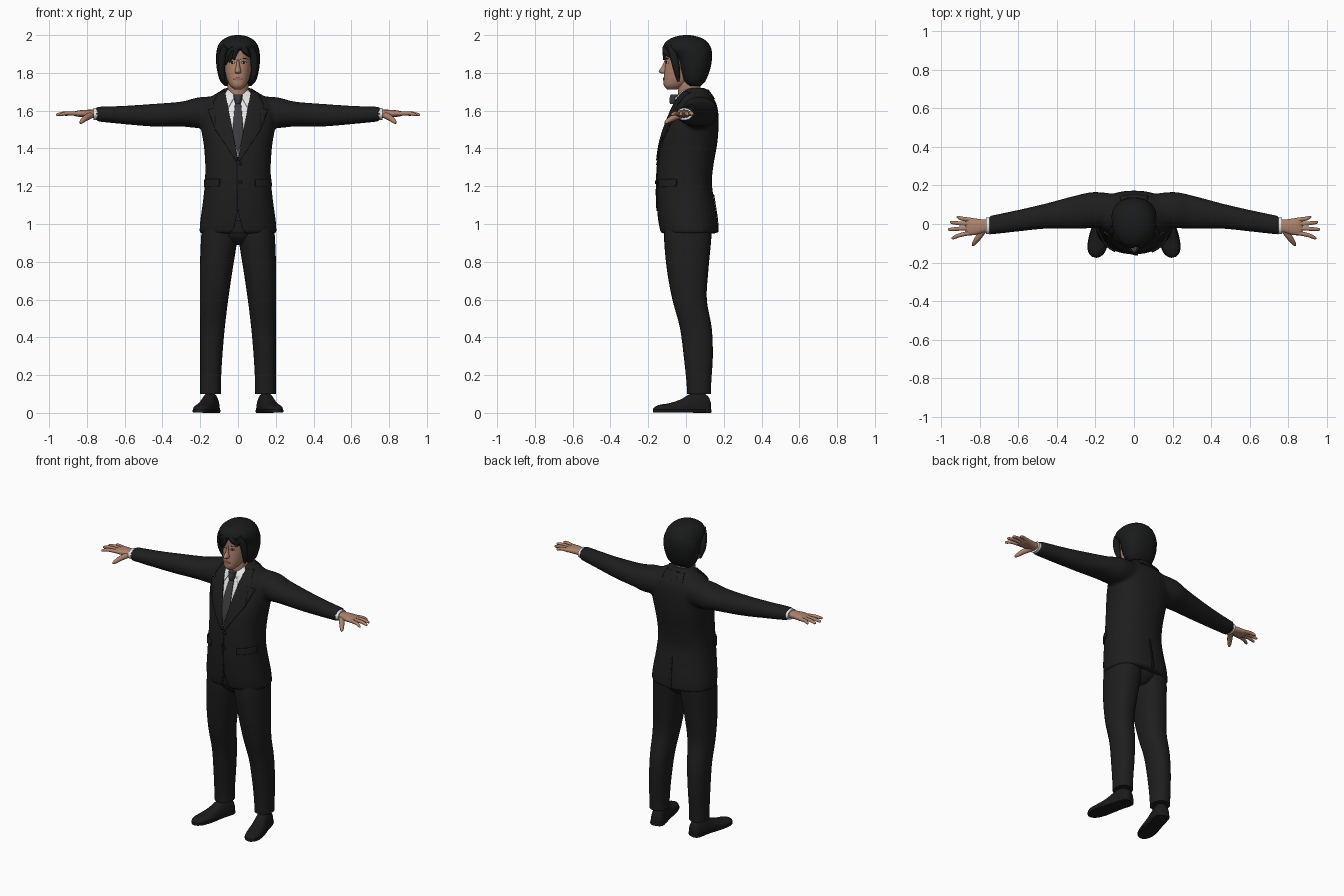
import bpy, bmesh, math
from mathutils import Vector, Matrix
from mathutils.bvhtree import BVHTree

if "Cube" in bpy.data.objects:
    bpy.data.objects.remove(bpy.data.objects["Cube"])


def material(name, r, g, b):
    m = bpy.data.materials.new(name)
    m.use_nodes = True
    m.diffuse_color = (r, g, b, 1)
    m.node_tree.nodes["Principled BSDF"].inputs["Base Color"].default_value = (r, g, b, 1)
    return m


SUIT = material("suit_black", .013, .013, .013)
SHIRT = material("shirt_white", .8, .8, .8)
TIE = material("tie_grey", .045, .045, .048)
SKIN = material("skin", .42, .225, .15)
HAIR = material("hair_black", .01, .0105, .011)
LEATHER = material("shoe_leather", .011, .011, .011)
LIPS = material("lips", .33, .13, .1)
WHITE = material("eye_white", .55, .52, .5)
IRIS = material("iris_dark", .02, .014, .01)


def fit(rows, k=4):
    """Smooth a list of number rows with a Catmull-Rom curve."""
    out = []
    for i in range(len(rows) - 1):
        a, b, c, d = (rows[max(0, min(len(rows) - 1, i + j))] for j in (-1, 0, 1, 2))
        for s in range(k):
            t = s / k
            out.append([q + .5 * t * (r - p + t * (2*p - 5*q + 4*r - w + t * (3*(q - r) + w - p)))
                        for p, q, r, w in zip(a, b, c, d)])
    return out + [list(rows[-1])]


def oval(c, u, v, e=2, n=28):
    def f(a):
        return math.copysign(abs(a) ** (2 / e), a)
    c, u, v = Vector(c), Vector(u), Vector(v)
    return [c + u * f(math.cos(i * math.tau / n)) + v * f(math.sin(i * math.tau / n)) for i in range(n)]


def levels(rows, e=2, slope=0, k=4):
    """Horizontal sections from rows of z, front y, back y, left x, right x."""
    return [oval(((l + r) / 2, (f + b) / 2, z), ((r - l) / 2, 0, 0), (0, (b - f) / 2, slope * (b - f) / 2), e)
            for z, f, b, l, r in fit(rows, k)]


def centred(rows, **kw):
    return levels([(z, f, b, -w, w) for z, f, b, w in rows], **kw)


def limb(rows, n=12):
    """Round tube through rows of x, y, z, radius."""
    rows = fit(rows, 4)
    pts = [Vector(r[:3]) for r in rows]
    rings = []
    for i, p in enumerate(pts):
        d = (pts[min(i + 1, len(pts) - 1)] - pts[max(i - 1, 0)]).normalized()
        u = d.orthogonal().normalized()
        rings.append(oval(p, u * rows[i][3], d.cross(u) * rows[i][3], n=n))
    return rings


def flip(rings):
    return [[Vector((-p.x, p.y, p.z)) for p in r] for r in rings]


def finish(name, bm, mat):
    bmesh.ops.recalc_face_normals(bm, faces=bm.faces)
    me = bpy.data.meshes.new(name)
    bm.to_mesh(me)
    bm.free()
    me.materials.append(mat)
    me.shade_smooth()
    me.set_sharp_from_angle(angle=math.radians(50))
    ob = bpy.data.objects.new(name, me)
    bpy.context.scene.collection.objects.link(ob)
    return ob


def part(name, mat, *tubes, mirror=False):
    bm = bmesh.new()
    for rings in tubes:
        vs = [[bm.verts.new(p) for p in r] for r in rings]
        n = len(vs[0])
        for a, b in zip(vs, vs[1:]):
            for i in range(n):
                bm.faces.new((a[i], a[(i + 1) % n], b[(i + 1) % n], b[i]))
        bm.faces.new(vs[0])
        bm.faces.new(vs[-1])
    ob = finish(name, bm, mat)
    if mirror:
        ob.modifiers.new("Mirror", "MIRROR").use_mirror_merge = False
    return ob


def patch(name, mat, targets, outline, off=.003, thick=.005, angle=0, step=.015):
    """Thin plate: a flat outline draped on the targets, seen along an angle."""
    bm = bmesh.new()
    bm.faces.new([bm.verts.new((u, -1, z)) for u, z in outline])
    bmesh.ops.triangulate(bm, faces=bm.faces)
    for axis in (0, 2):
        vals = [v.co[axis] for v in bm.verts]
        for k in range(math.ceil(min(vals) / step), math.ceil(max(vals) / step)):
            no = Vector((axis == 0, 0, axis == 2))
            bmesh.ops.bisect_plane(bm, geom=bm.verts[:] + bm.edges[:] + bm.faces[:],
                                   plane_co=no * k * step, plane_no=no)
    rot = Matrix.Rotation(angle, 3, "Z")
    ray = rot @ Vector((0, 1, 0))
    for v in bm.verts:
        start = rot @ v.co
        hits = [h for h in (t.ray_cast(start, ray) for t in targets) if h[0]]
        hit = min(hits, key=lambda h: h[3])[0] if hits else targets[0].find_nearest(start)[0]
        v.co = hit - ray * off
    ob = finish(name, bm, mat)
    mod = ob.modifiers.new("Thickness", "SOLIDIFY")
    mod.thickness, mod.offset = thick, 0


def surface(ob):
    dg = bpy.context.evaluated_depsgraph_get()
    return BVHTree.FromObject(ob, dg)


def disc(x, z, w, h, n=12):
    return [(x + w * math.cos(i * math.tau / n), z + h * math.sin(i * math.tau / n)) for i in range(n)]


# Jacket: torso and sleeves fused into one skin
torso = centred([(.95, -.135, .168, .205), (1.02, -.148, .165, .2), (1.12, -.156, .15, .186),
                 (1.22, -.156, .137, .176), (1.32, -.15, .147, .174), (1.42, -.137, .165, .182),
                 (1.5, -.115, .172, .195), (1.58, -.085, .172, .2), (1.635, -.06, .162, .19),
                 (1.67, -.04, .142, .15), (1.7, -.02, .118, .1), (1.72, 0, .106, .07)], e=2.3)
sleeve = [oval((x, y, z), (0, a, 0), (0, 0, b), 2.2) for x, y, z, a, b in fit(
    [(.06, .07, 1.6, .08, .075), (.2, .073, 1.59, .093, .082), (.3, .062, 1.582, .086, .066),
     (.45, .042, 1.576, .066, .06), (.6, .017, 1.577, .056, .049), (.75, -.007, 1.582, .049, .039)])]
jacket = part("jacket", SUIT, torso, sleeve, flip(sleeve))
mod = jacket.modifiers.new("Fuse", "REMESH")
mod.mode, mod.voxel_size, mod.use_smooth_shade = "VOXEL", .011, True
jacket.modifiers.new("Soften", "SMOOTH").iterations = 4
cutter = part("hem_cutter", SUIT, [[Vector((x, y, z)) for x, z in
              ((-.06, .93), (-.022, .98), (0, 1.07), (.022, .98), (.06, .93))] for y in (-.25, -.115)])
cutter.hide_render = True
cutter.hide_viewport = True
cutter.display_type = "WIRE"
mod = jacket.modifiers.new("Hem split", "BOOLEAN")
mod.operation, mod.object = "DIFFERENCE", cutter

# Trousers
leg = levels([(1, -.115, .14, -.005, .19), (.9, -.115, .132, .006, .197), (.75, -.1, .118, .03, .202),
              (.6, -.072, .11, .052, .202), (.45, -.032, .136, .07, .2), (.3, -.012, .142, .083, .2),
              (.17, .002, .134, .09, .2), (.1, .006, .132, .09, .2)], e=2.3)
part("trouser_legs", SUIT, leg, mirror=True)
part("trouser_seat", SUIT, centred([(1.02, -.125, .14, .18), (.94, -.11, .13, .16), (.89, -.06, .09, .06)]))

# Shoes, toes turned outward
turn = Matrix.Translation((.145, .07, 0)) @ Matrix.Rotation(math.radians(14), 4, "Z")
foot = fit([(.06, .022, .06), (.045, .038, .09), (0, .044, .112), (-.05, .044, .1), (-.1, .047, .072),
            (-.16, .049, .052), (-.21, .043, .044), (-.238, .028, .034), (-.25, .01, .022)])
upper = [[turn @ Vector((p.x, p.y, max(p.z, .012))) for p in
          oval((0, y, .02), (w, 0, 0), (0, 0, h - .02), 2.2)] for y, w, h in foot]
sole = [[turn @ p for p in oval((0, y, .01), (w * 1.07 + .001, 0, 0), (0, 0, .008), 6)] for y, w, h in foot]
heel = [[turn @ p for p in oval((0, .015, z), (.043, 0, 0), (0, .047, 0), 3)] for z in (0, .026)]
part("shoe_uppers", LEATHER, upper, mirror=True)
part("shoe_soles", LEATHER, sole, heel, mirror=True)

# Hands and shirt cuffs
cuff = [oval((x, -.009, 1.582), (0, .043, 0), (0, 0, .032)) for x in (.735, .766)]
part("shirt_cuffs", SHIRT, cuff, mirror=True)
palm = [oval((x, y, z), (0, a, 0), (0, 0, b), 2.4) for x, y, z, a, b in fit(
    [(.74, -.009, 1.583, .03, .022), (.78, -.011, 1.584, .034, .021), (.82, -.014, 1.585, .042, .019),
     (.855, -.013, 1.584, .045, .015), (.872, -.013, 1.583, .036, .009)])]
digits = [limb([(.845, y0, 1.584, .012), ((.845 + x) / 2 + .01, (y0 + y) / 2, 1.586, .0105),
                (x - .008, y, 1.579, .008), (x, y, 1.578, .003)])
          for y0, x, y in ((.021, .918, .035), (0, .952, .008), (-.022, .963, -.028), (-.045, .944, -.072))]
thumb = limb([(.775, -.025, 1.578, .018), (.805, -.068, 1.562, .016),
              (.828, -.1, 1.542, .011), (.836, -.112, 1.534, .004)])
part("hands", SKIN, palm, *digits, thumb, mirror=True)

# Head, neck and nose
part("neck", SKIN, centred([(1.6, -.04, .08, .06), (1.7, -.043, .075, .055), (1.8, -.05, .08, .055)]))
head = part("head", SKIN, centred([(1.713, -.1, -.05, .02), (1.733, -.117, .0, .042), (1.77, -.118, .06, .06),
            (1.82, -.114, .1, .071), (1.87, -.108, .11, .075), (1.92, -.108, .11, .075),
            (1.96, -.08, .08, .055)], e=2.2))
part("nose", SKIN, centred([(1.872, -.111, -.08, .007), (1.835, -.127, -.08, .011),
                            (1.808, -.145, -.08, .017), (1.797, -.13, -.08, .014)]))

# Hair: bowl shape behind the face with locks in front
bowl = centred([(1.73, .01, .078, .07), (1.76, -.02, .105, .096), (1.82, -.042, .128, .112),
                (1.87, -.055, .137, .116), (1.905, -.085, .137, .115), (1.927, -.118, .134, .111),
                (1.955, -.114, .12, .1), (1.98, -.085, .092, .075), (1.995, -.045, .05, .042),
                (2, -.01, .02, .012)], e=2.15)
side = limb([(.06, -.085, 1.94, .02), (.082, -.066, 1.89, .021), (.087, -.05, 1.82, .019), (.075, -.04, 1.755, .006)])
fringe = [limb([(.02, -.1, 1.945, .016), (x * .6, -.108, 1.915, .017), (x, y, z, .005)])
          for x, y, z in ((-.022, -.116, 1.868), (-.045, -.105, 1.855), (-.066, -.085, 1.845), (.066, -.085, 1.885))]
part("hair", HAIR, bowl, side, flip(side), *fringe)

# Shirt collar and tie knot
collar = part("shirt_collar", SHIRT, centred([(1.63, -.06, .088, .074), (1.695, -.056, .086, .066)], slope=.3))
part("tie_knot", TIE, centred([(1.685, -.082, -.03, .024), (1.66, -.088, -.03, .021), (1.635, -.085, -.03, .014)]))

# Shirt front, tie, lapels and other tailoring
cloth, neckline, face = surface(jacket), surface(collar), surface(head)
patch("shirt_front", SHIRT, [cloth], [(-.078, 1.69), (.078, 1.69), (0, 1.35)], .002, .003)
patch("tie_blade", TIE, [cloth, neckline], [(-.015, 1.65), (.015, 1.65), (.031, 1.47), (0, 1.37), (-.031, 1.47)], .006)
patch("front_closure", SUIT, [cloth], [(-.004, 1.35), (.005, 1.35), (.005, 1.07), (-.004, 1.07)], .002, .004)
for z in (1.32, 1.22):
    patch("jacket_button", LEATHER, [cloth], disc(.012, z, .009, .009), .005, .006)
for s, label in ((1, "left"), (-1, "right")):
    patch(label + "_collar_wing", SHIRT, [cloth, neckline],
          [(s * u, z) for u, z in ((.01, 1.688), (.05, 1.715), (.078, 1.68), (.05, 1.615))], .006)
    patch(label + "_lapel", SUIT, [cloth],
          [(s * u, z) for u, z in ((.068, 1.7), (.105, 1.695), (.132, 1.635), (.11, 1.615), (.158, 1.605),
                                   (.12, 1.5), (.012, 1.335), (0, 1.34))], .006, .009)
    patch(label + "_pocket_flap", SUIT, [cloth], [(-.065, 1.195), (.06, 1.2), (.06, 1.238), (-.065, 1.235)],
          .004, .008, s * math.radians(55))
    for what, mat, outline, off in (
            ("_eye", WHITE, disc(s * .031, 1.853, .013, .006), .001),
            ("_iris", IRIS, disc(s * .031, 1.853, .006, .006), .002),
            ("_eyelid", IRIS, [(s * .016, 1.856), (s * .03, 1.862), (s * .046, 1.856), (s * .03, 1.859)], .002),
            ("_brow", HAIR, [(s * .014, 1.872), (s * .036, 1.88), (s * .053, 1.872), (s * .036, 1.875)], .002)):
        patch(label + what, mat, [face], outline, off, .002, step=.008)
patch("mouth", LIPS, [face], [(-.024, 1.768), (-.007, 1.776), (.007, 1.776), (.024, 1.768), (.01, 1.759),
                              (-.01, 1.759)], .002, .004, step=.008)
patch("back_collar", SUIT, [cloth], [(-.075, 1.665), (.075, 1.665), (.06, 1.71), (-.06, 1.71)], .004, .008, math.pi)
patch("back_vent", SUIT, [cloth], [(-.004, .955), (.012, .955), (.004, 1.16), (-.002, 1.16)], .003, .005, math.pi)
